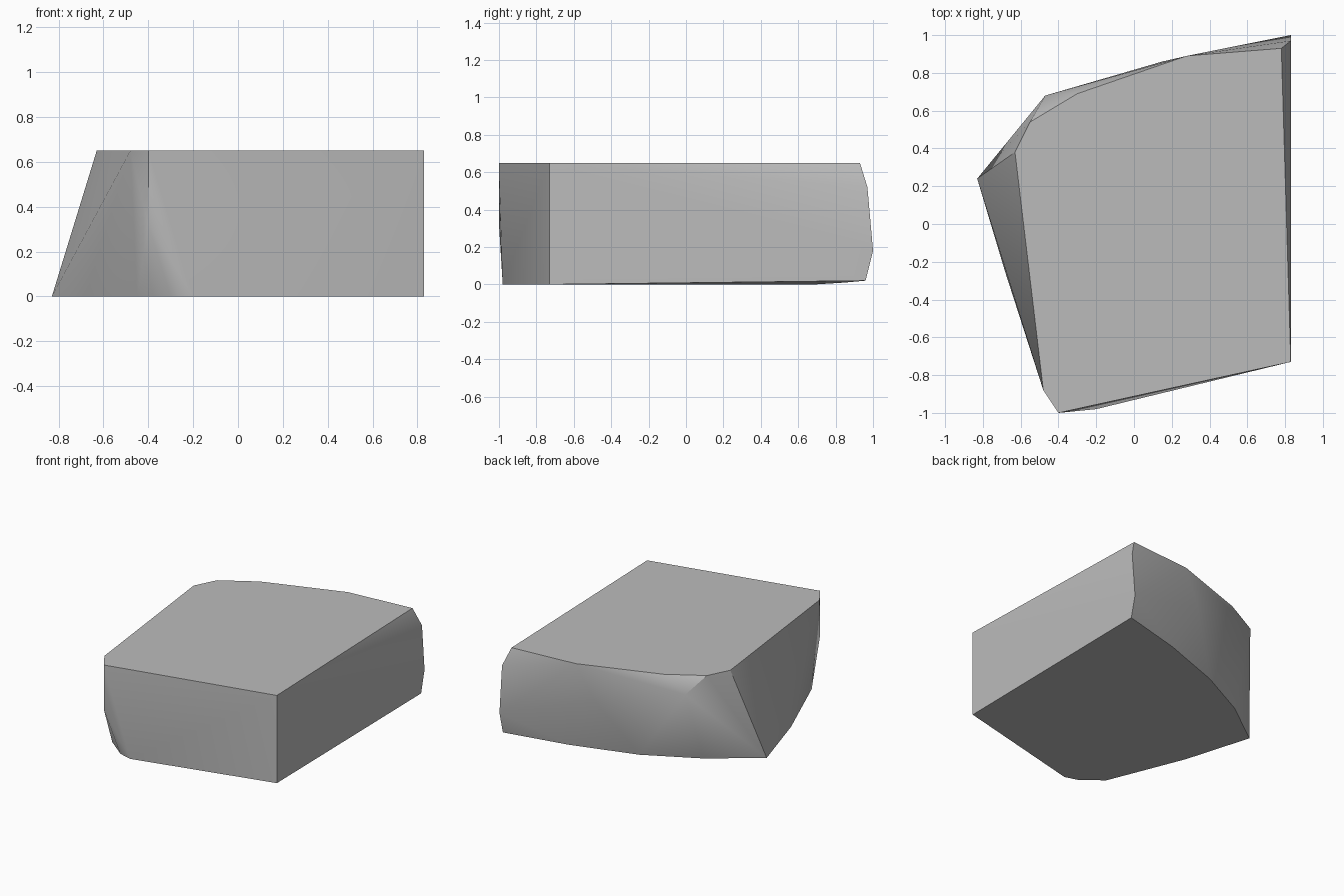
import bpy
import bmesh
import math

# Remove the default object
default_object = bpy.data.objects.get("Cube")
if default_object is not None:
    bpy.data.objects.remove(default_object, do_unlink=True)

HEIGHT = 0.65


def make_material(name, colour):
    """One flat colour shown in both viewport and render."""
    material = bpy.data.materials.new(name)
    material.use_nodes = True
    material.diffuse_color = colour
    shader = material.node_tree.nodes["Principled BSDF"]
    shader.inputs["Base Color"].default_value = colour
    shader.inputs["Roughness"].default_value = 0.9
    return material


def ring(outline, height):
    """Lift a flat outline to one height."""
    return [(x, y, height) for x, y in outline]


# Flat upper face
top_outline = [
    (-0.4, -1), (0.83, -0.73), (0.78, 0.93), (0.28, 0.89),
    (-0.3, 0.69), (-0.55, 0.54), (-0.63, 0.38), (-0.48, -0.88),
]

# Flat lower face, rounded at the front and back corners
bottom_outline = [
    (0.83, -0.73), (-0.2, -0.98), (-0.3, -0.95), (-0.45, -0.83),
    (-0.68, -0.26), (-0.83, 0.24), (-0.49, 0.49), (-0.1, 0.69),
]

# Bulging points on the worn sides
side_bulges = [
    (-0.4, -1, 0.32),
    (-0.47, 0.68, 0.54), (0.15, 0.86, 0.4),
    (0.83, 0.97, 0.52), (0.83, 1, 0.18),
    (0.83, 0.96, 0.02), (0.37, 0.85, 0.01),
]

# Wrap the outlines and bulges in one closed skin
mesh_builder = bmesh.new()
for point in ring(top_outline, HEIGHT) + ring(bottom_outline, 0) + side_bulges:
    mesh_builder.verts.new(point)
bmesh.ops.convex_hull(mesh_builder, input=mesh_builder.verts[:])
loose_points = [vert for vert in mesh_builder.verts if not vert.link_faces]
bmesh.ops.delete(mesh_builder, geom=loose_points, context="VERTS")

# Merge triangles that lie in the same plane
bmesh.ops.dissolve_limit(
    mesh_builder,
    angle_limit=math.radians(0.6),
    verts=mesh_builder.verts[:],
    edges=mesh_builder.edges[:],
)
bmesh.ops.recalc_face_normals(mesh_builder, faces=mesh_builder.faces[:])

stone_mesh = bpy.data.meshes.new("stone_block")
mesh_builder.to_mesh(stone_mesh)
mesh_builder.free()
stone_mesh.materials.append(make_material("stone_grey", (0.5, 0.5, 0.5, 1)))

stone_block = bpy.data.objects.new("stone_block", stone_mesh)
bpy.context.collection.objects.link(stone_block)

# Soft worn sides with crisp main edges
bpy.ops.object.select_all(action="DESELECT")
stone_block.select_set(True)
bpy.context.view_layer.objects.active = stone_block
bpy.ops.object.shade_smooth_by_angle(angle=math.radians(30))
